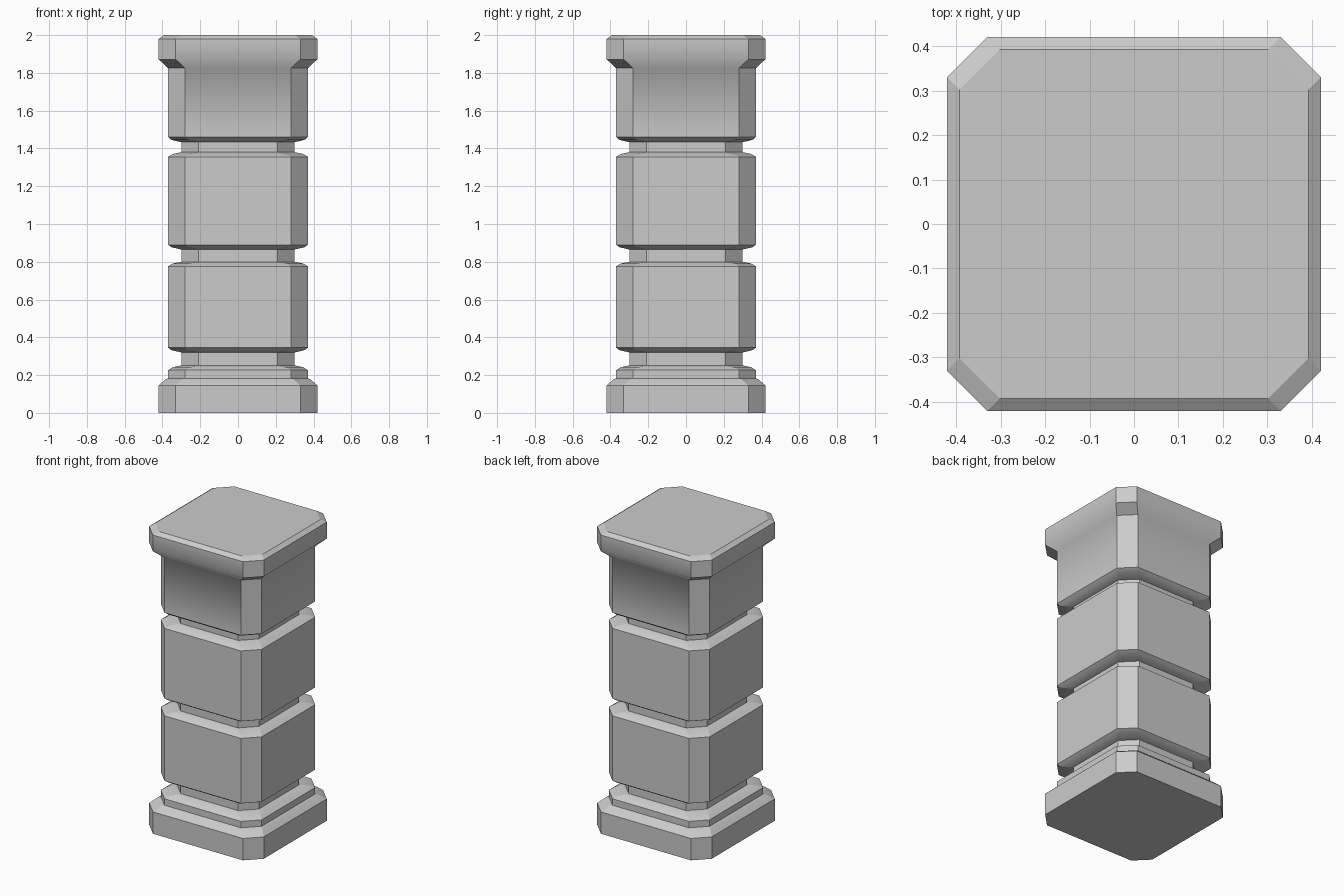
import bpy, bmesh

if "Cube" in bpy.data.objects:
    bpy.data.objects.remove(bpy.data.objects["Cube"])

CH = 0.09  # corner chamfer, constant over the whole pillar
SOFT, SHARP, CORNER = 0, 1, 2  # ring edges: smooth, all sharp, sharp on chamfers only


def octagon(w, c):
    f = w - c
    return [(-f, -w), (f, -w), (w, -f), (w, f), (f, w), (-f, w), (-w, f), (-w, -f)]


def stack(name, profile, bottom=False, top=False):
    """Skin chamfered-square rings given as (half width, z, edge kind)."""
    bm = bmesh.new()
    rings = [[bm.verts.new((x, y, z)) for x, y in octagon(w, CH)] for w, z, _ in profile]
    for a, b in zip(rings, rings[1:]):
        for i in range(8):
            j = (i + 1) % 8
            bm.faces.new((a[i], a[j], b[j], b[i])).smooth = True
            bm.edges.get((a[i], b[i])).smooth = False
    for ring, (_, _, kind) in zip(rings, profile):
        for i in range(8):
            if kind == SHARP or (kind == CORNER and i % 2):
                bm.edges.get((ring[i], ring[(i + 1) % 8])).smooth = False
    if bottom:
        bm.faces.new(rings[0][::-1])
    if top:
        bm.faces.new(rings[-1])
    bm.normal_update()
    me = bpy.data.meshes.new(name)
    bm.to_mesh(me)
    bm.free()
    ob = bpy.data.objects.new(name, me)
    bpy.context.collection.objects.link(ob)


# stepped base with the lowest neck groove
stack("base", [(.42, 0, SHARP), (.42, .145, SHARP), (.387, .175, SOFT), (.37, .183, SHARP),
               (.37, .226, SHARP), (.345, .242, SOFT), (.30, .252, SHARP), (.30, .32, SHARP)],
      bottom=True)

# two shaft blocks, each with the neck groove above it
for name, z0, z1, z2 in (("lower_block", .32, .80, .865), ("upper_block", .865, 1.38, 1.433)):
    stack(name, [(.30, z0, SHARP), (.352, z0 + .012, SOFT), (.37, z0 + .025, SHARP),
                 (.37, z1 - .024, SHARP), (.345, z1 - .009, SOFT),
                 (.30, z1, SHARP), (.30, z2, SHARP)])

# top block flaring into the capital
stack("capital", [(.30, 1.433, SHARP), (.352, 1.445, SOFT), (.37, 1.46, SHARP),
                  (.37, 1.825, CORNER), (.42, 1.872, CORNER), (.42, 1.98, SHARP),
                  (.392, 2.0, SHARP)], top=True)
